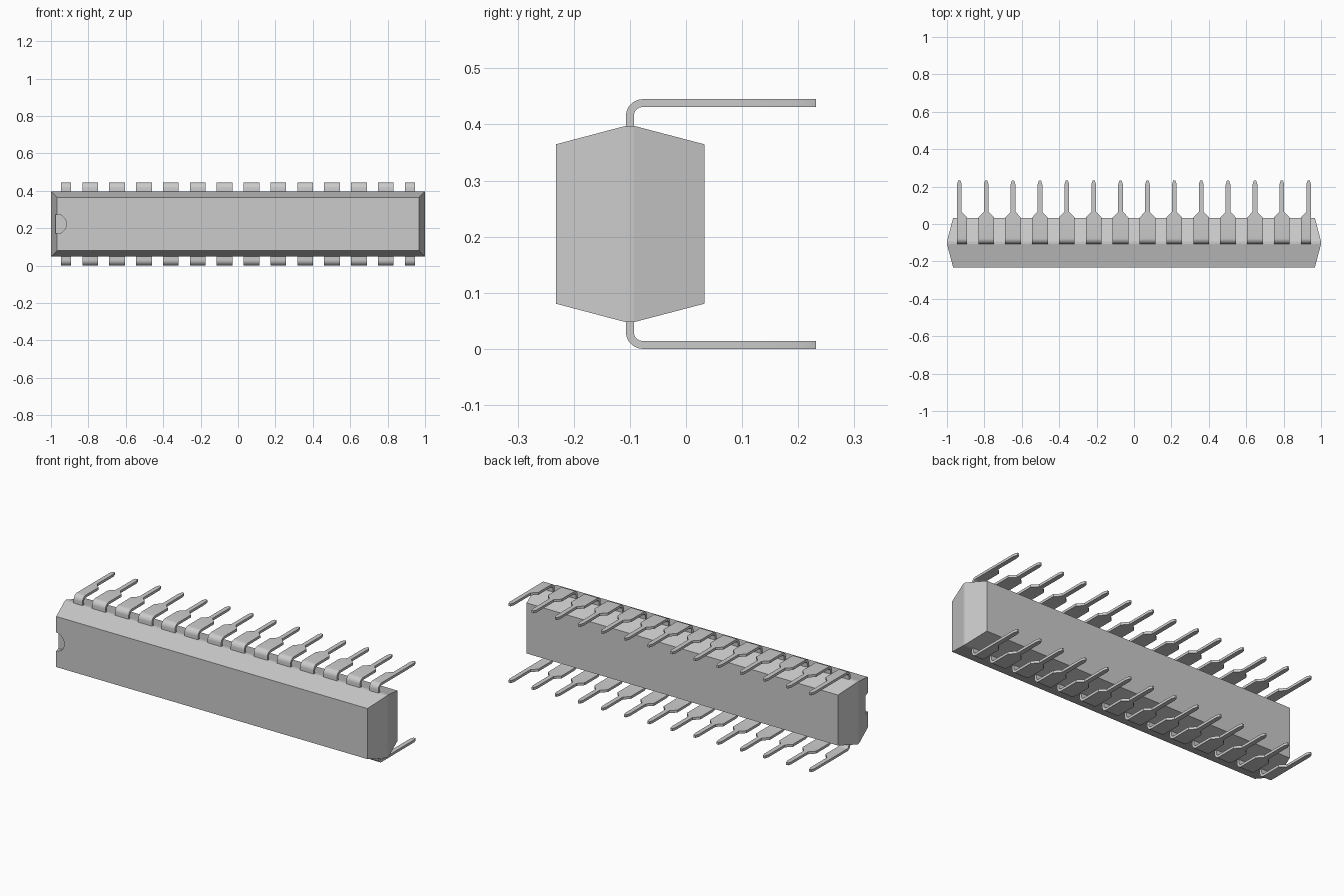
import bpy, bmesh, math

cube = bpy.data.objects.get("Cube")
if cube:
    bpy.data.objects.remove(cube, do_unlink=True)

grey = bpy.data.materials.new("plain grey")
grey.use_nodes = True
grey.diffuse_color = (0.6, 0.6, 0.6, 1)
grey.node_tree.nodes["Principled BSDF"].inputs["Base Color"].default_value = (0.6, 0.6, 0.6, 1)

HEIGHT = 0.445
MID_Z = HEIGHT / 2
MID_Y = -0.1
THICK = 0.014


def loft(name, rings):
    """Solid skinned over a row of four-cornered rings."""
    bm = bmesh.new()
    rows = [[bm.verts.new(p) for p in ring] for ring in rings]
    for a, b in zip(rows, rows[1:]):
        for i in range(4):
            j = (i + 1) % 4
            bm.faces.new((a[i], a[j], b[j], b[i]))
    bm.faces.new(rows[0])
    bm.faces.new(rows[-1])
    bmesh.ops.recalc_face_normals(bm, faces=bm.faces)
    mesh = bpy.data.meshes.new(name)
    bm.to_mesh(mesh)
    bm.free()
    mesh.materials.append(grey)
    obj = bpy.data.objects.new(name, mesh)
    bpy.context.collection.objects.link(obj)
    return obj


def activate(obj):
    bpy.ops.object.select_all(action="DESELECT")
    obj.select_set(True)
    bpy.context.view_layer.objects.active = obj


# Package body: tapers both ways from a narrow band around the middle
def body_ring(y, half_x, half_z):
    return [(sx * half_x, y, MID_Z + sz * half_z)
            for sx, sz in ((-1, -1), (1, -1), (1, 1), (-1, 1))]


body = loft("package_body", [
    body_ring(-0.232, 0.967, 0.142),
    body_ring(MID_Y - THICK / 2, 1.0, 0.175),
    body_ring(MID_Y + THICK / 2, 1.0, 0.175),
    body_ring(0.033, 0.967, 0.142),
])

# Half-round orientation notch cut into the front
bpy.ops.mesh.primitive_cylinder_add(vertices=32, radius=0.052, depth=0.06,
                                    location=(-0.969, -0.232, MID_Z),
                                    rotation=(math.pi / 2, 0, 0))
cutter = bpy.context.object
cutter.name = "notch_cutter"
cutter.hide_render = True
cutter.data.materials.append(grey)
cut = body.modifiers.new("notch", "BOOLEAN")
cut.operation = "DIFFERENCE"
cut.solver = "EXACT"
cut.object = cutter
activate(body)
bpy.ops.object.modifier_apply(modifier=cut.name)
bpy.data.objects.remove(cutter, do_unlink=True)

# Pins: wide bent root, sloped shoulders, narrow leg with a tapered tip
WIDE, NARROW, TIP = 0.042, 0.0125, 0.006
OUTER = 0.03
BEND_Y = MID_Y - THICK / 2 + OUTER
BEND_Z = HEIGHT - OUTER


def pin(name, x, side, trim_left, trim_right):
    rings = []

    def add(outer, inner, half):
        lo = -min(half, NARROW) if trim_left else -half
        hi = min(half, NARROW) if trim_right else half
        rings.append([(x + dx, y, MID_Z + side * (z - MID_Z))
                      for dx, (y, z) in ((lo, outer), (hi, outer), (hi, inner), (lo, inner))])

    add((MID_Y - THICK / 2, 0.37), (MID_Y + THICK / 2, 0.37), WIDE)
    for i in range(9):
        a = math.pi / 2 * i / 8
        add(*[(BEND_Y - r * math.cos(a), BEND_Z + r * math.sin(a))
              for r in (OUTER, OUTER - THICK)], WIDE)
    for y, half in ((0.035, WIDE), (0.065, NARROW), (0.212, NARROW), (0.232, TIP)):
        add((y, HEIGHT), (y, HEIGHT - THICK), half)
    obj = loft(name, rings)
    activate(obj)
    bpy.ops.object.shade_smooth_by_angle(angle=math.radians(25))


COUNT, PITCH = 14, 0.1437
for row, side in (("top", 1), ("bottom", -1)):
    for n in range(COUNT):
        pin(f"{row}_pin_{n + 1}", (n - (COUNT - 1) / 2) * PITCH, side,
            n == 0, n == COUNT - 1)
